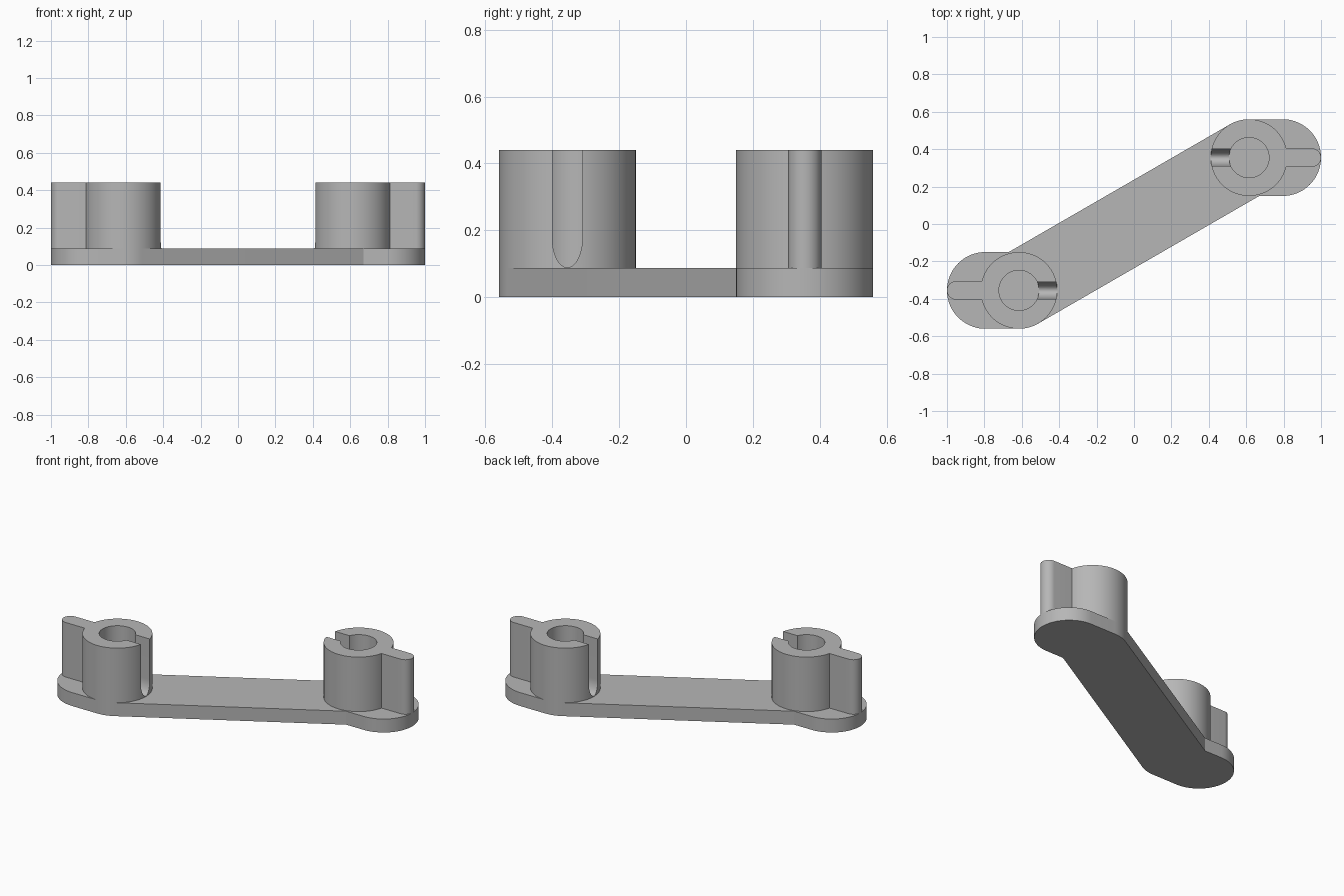
import bpy, bmesh
from math import sin, cos, radians, pi, sqrt, asin, degrees

if "Cube" in bpy.data.objects:
    bpy.data.objects.remove(bpy.data.objects["Cube"], do_unlink=True)

CX, CY = 0.615, 0.355        # post axis
R, HOLE = 0.205, 0.107       # post and bore radius
FLOOR, TOP = 0.087, 0.44     # plate thickness, overall height
LOBE = 1.0 - R               # centre of the rounded plate end
FIN = 0.05                   # half thickness of the fin
SLOT = 0.045                 # half width of the slot

grey = bpy.data.materials.new("plain grey")
grey.use_nodes = True
color = (0.47, 0.47, 0.47, 1)
grey.diffuse_color = color
grey.node_tree.nodes["Principled BSDF"].inputs["Base Color"].default_value = color


def arc(cx, cy, r, start, end, n):
    angles = [radians(start + (end - start) * i / n) for i in range(n + 1)]
    return [(cx + r * cos(a), cy + r * sin(a)) for a in angles]


def prism(name, points, direction):
    """Extrude a closed outline of 3D points along a direction."""
    bm = bmesh.new()
    face = bm.faces.new([bm.verts.new(p) for p in points])
    new = bmesh.ops.extrude_face_region(bm, geom=[face])["geom"]
    verts = [v for v in new if isinstance(v, bmesh.types.BMVert)]
    bmesh.ops.translate(bm, verts=verts, vec=direction)
    bmesh.ops.recalc_face_normals(bm, faces=bm.faces)
    mesh = bpy.data.meshes.new(name)
    bm.to_mesh(mesh)
    bm.free()
    mesh.materials.append(grey)
    obj = bpy.data.objects.new(name, mesh)
    bpy.context.collection.objects.link(obj)
    return obj


def activate(obj):
    bpy.ops.object.select_all(action="DESELECT")
    obj.select_set(True)
    bpy.context.view_layer.objects.active = obj


def cut(obj, cutter):
    activate(obj)
    mod = obj.modifiers.new("cut", "BOOLEAN")
    mod.operation, mod.solver, mod.object = "DIFFERENCE", "EXACT", cutter
    bpy.ops.object.modifier_apply(modifier=mod.name)
    bpy.data.objects.remove(cutter, do_unlink=True)


def smooth(obj):
    activate(obj)
    bpy.ops.object.shade_smooth_by_angle(angle=radians(25))


# Base plate: a diagonal bar with a rounded lobe at each end
slope = CY / CX
length = sqrt(CX * CX + CY * CY)
tilt = degrees(asin(CY / length))
corner_y = CY - R
corner_x = (corner_y + R * length / CX) / slope
half = [(corner_x, corner_y)]
half += arc(LOBE, CY, R, -90, 90, 40)
half += arc(CX, CY, R, 90, 90 + tilt, 8)
outline = half + [(-x, -y) for x, y in half]
plate = prism("base_plate", [(x, y, 0) for x, y in outline], (0, 0, FLOOR))
smooth(plate)

# Post: a round wall with a fin outward, bored and slotted on the inner side
join = degrees(asin(FIN / R))
profile = arc(CX, CY, R, join, 360 - join, 88)
profile += arc(1.0 - FIN, CY, FIN, -90, 90, 20)
post = prism("post_right", [(x, y, FLOOR) for x, y in profile], (0, 0, TOP - FLOOR))

bore = arc(CX, CY, HOLE, 0, 360, 64)[:-1]
cut(post, prism("bore_cutter", [(x, y, FLOOR - 0.05) for x, y in bore], (0, 0, 1)))

# Slot with an elliptical bottom
low = [(SLOT * cos(a), FLOOR + 0.09 + 0.088 * sin(a))
       for a in (pi + pi * i / 24 for i in range(25))]
slot = low + [(SLOT, TOP + 0.1), (-SLOT, TOP + 0.1)]
cut(post, prism("slot_cutter", [(CX - R - 0.1, CY + y, z) for y, z in slot], (R + 0.1, 0, 0)))
smooth(post)

# Matching post at the other end, turned half way round
post.name = "post_left"
other = post.copy()
other.data = post.data.copy()
other.name = "post_right"
other.rotation_euler.z = pi
bpy.context.collection.objects.link(other)
